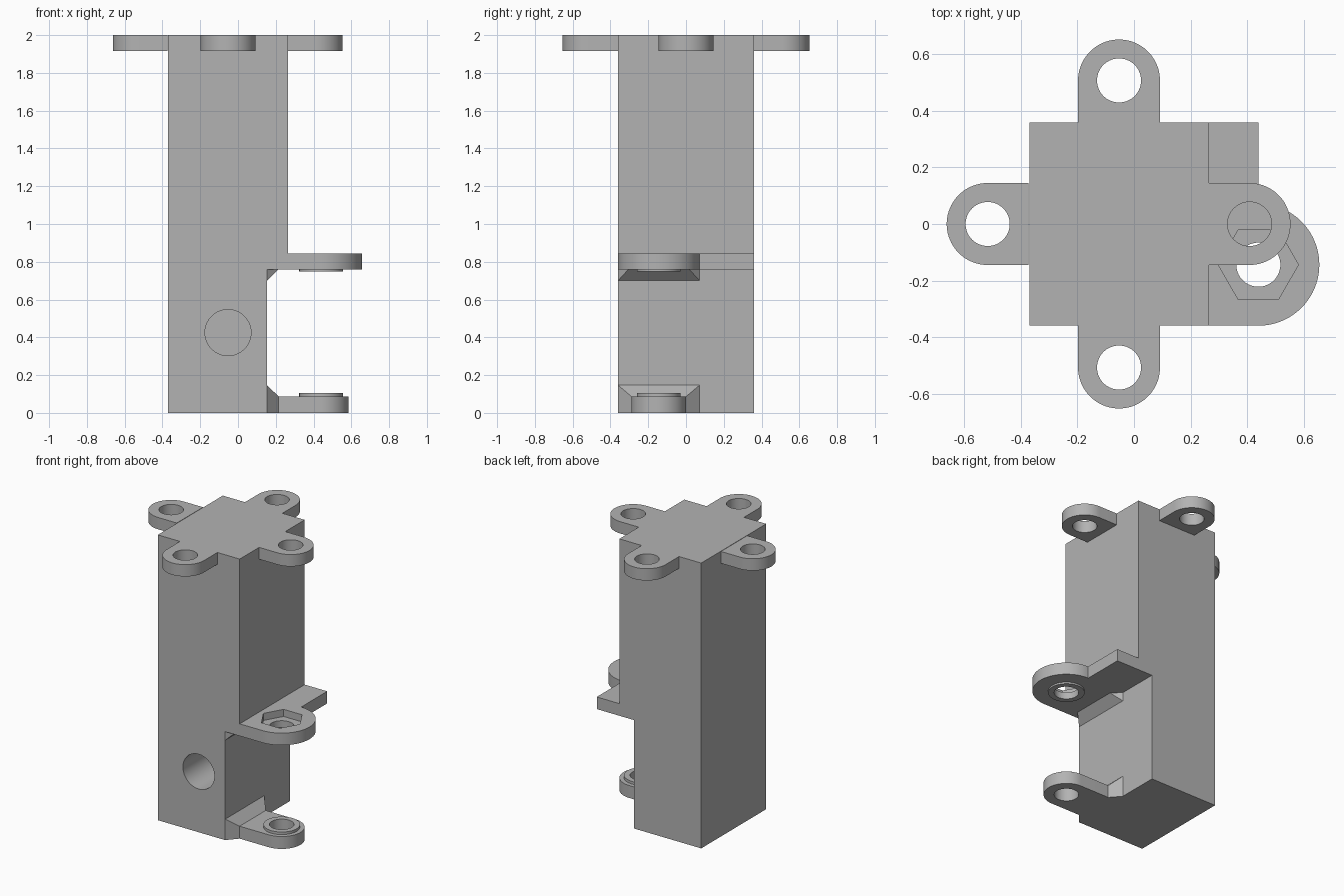
import bpy, bmesh
from math import cos, sin, pi, radians
from mathutils import Matrix, Vector

cube = bpy.data.objects.get("Cube")
if cube:
    bpy.data.objects.remove(cube, do_unlink=True)

grey = bpy.data.materials.new("plain grey")
grey.use_nodes = True
COLOUR = (0.45, 0.45, 0.45, 1)
grey.diffuse_color = COLOUR
grey.node_tree.nodes["Principled BSDF"].inputs["Base Color"].default_value = COLOUR

HOLE = 0.078
LUG = (0.44, -0.144)


def make(name, bm):
    bmesh.ops.recalc_face_normals(bm, faces=bm.faces)
    mesh = bpy.data.meshes.new(name)
    bm.to_mesh(mesh)
    bm.free()
    mesh.materials.append(grey)
    obj = bpy.data.objects.new(name, mesh)
    bpy.context.collection.objects.link(obj)
    return obj


def prism(name, outline, low, high):
    """Extrude an xy outline between two heights."""
    bm = bmesh.new()
    face = bm.faces.new([bm.verts.new((x, y, low)) for x, y in outline])
    new = bmesh.ops.extrude_face_region(bm, geom=[face])["geom"]
    verts = [v for v in new if isinstance(v, bmesh.types.BMVert)]
    bmesh.ops.translate(bm, verts=verts, vec=(0, 0, high - low))
    return make(name, bm)


def arc(centre, radius, start, end, steps=40):
    angles = [radians(start + (end - start) * i / steps) for i in range(steps + 1)]
    return [(centre[0] + radius * cos(a), centre[1] + radius * sin(a)) for a in angles]


def disc(name, centre, radius, low, high, sides=64):
    return prism(name, arc(centre, radius, 0, 360, sides)[:-1], low, high)


def cut(obj, cutter):
    cutter.hide_render = True
    mod = obj.modifiers.new("cut", 'BOOLEAN')
    mod.operation, mod.solver, mod.object = 'DIFFERENCE', 'EXACT', cutter
    bpy.context.view_layer.objects.active = obj
    bpy.ops.object.modifier_apply(modifier=mod.name)
    bpy.data.objects.remove(cutter, do_unlink=True)


def drill(obj, centre):
    cut(obj, disc("drill", centre, HOLE, -1, 3))


def hull(name, points):
    bm = bmesh.new()
    for p in points:
        bm.verts.new(p)
    bmesh.ops.convex_hull(bm, input=bm.verts)
    bmesh.ops.dissolve_limit(bm, angle_limit=0.01, verts=bm.verts, edges=bm.edges)
    return make(name, bm)


# Stepped body: side profile swept from back to front
profile = [(-0.37, 0), (0.153, 0), (0.153, 0.76), (0.265, 0.76), (0.265, 2), (-0.37, 2)]
body = prism("body", profile, -0.36, 0.36)
upright = Matrix.Rotation(pi / 2, 4, 'X')
body.data.transform(upright)

# Round blind bore in the front
bore = disc("bore", (-0.053, 0.425), 0.122, -0.2, 0.5)
bore.data.transform(upright)
cut(body, bore)
parts = [body]

# Four rounded mounting tabs around the top
for name, turn, root, reach in (("right_tab", 180, 0.32, 0.465), ("left_tab", 0, 0.315, 0.462),
                                ("front_tab", -90, 0.36, 0.508), ("back_tab", 90, 0.36, 0.508)):
    outline = [(root, -0.145)] + arc((reach, 0), 0.145, -90, 90) + [(root, 0.145)]
    tab = prism(name, outline, 1.917, 2)
    drill(tab, (reach, 0))
    tab.data.transform(Matrix.Translation((-0.053, 0, 0)) @ Matrix.Rotation(radians(turn), 4, 'Z'))
    parts.append(tab)

# Shelf with round lug and hexagonal nut pocket
shelf = prism("shelf", [(0.265, -0.36)] + arc(LUG, 0.216, -90, 90)
              + [(0.44, 0.36), (0.265, 0.36)], 0.76, 0.845)
drill(shelf, LUG)
cut(shelf, disc("nut", LUG, 0.142, 0.795, 1, 6))
parts.append(shelf)

# Lower lug
lug = prism("lower_lug", [(0.215, -0.289)] + arc(LUG, 0.145, -90, 90) + [(0.215, 0.001)], 0, 0.087)
drill(lug, LUG)
parts.append(lug)

# Raised rings facing each other on the two lugs
for name, low, high in (("upper_ring", 0.748, 0.76), ("lower_ring", 0.087, 0.105)):
    ring = disc(name, LUG, 0.116, low, high)
    drill(ring, LUG)
    parts.append(ring)

# Tapered braces where the lugs meet the body
wide, narrow = (-0.36, 0.072), (-0.289, 0.001)
parts.append(hull("lower_brace", [(0.153, y, z) for y in wide for z in (0, 0.147)]
                  + [(0.215, y, z) for y in narrow for z in (0, 0.087)]))
parts.append(hull("upper_brace", [(0.153, y, z) for y in wide for z in (0.7, 0.76)]
                  + [(0.213, y, 0.76) for y in (-0.305, 0.017)]))

# Smooth the round walls and keep the edges crisp
bpy.ops.object.select_all(action='DESELECT')
for obj in parts:
    obj.select_set(True)
bpy.context.view_layer.objects.active = body
bpy.ops.object.shade_smooth_by_angle(angle=radians(30))
